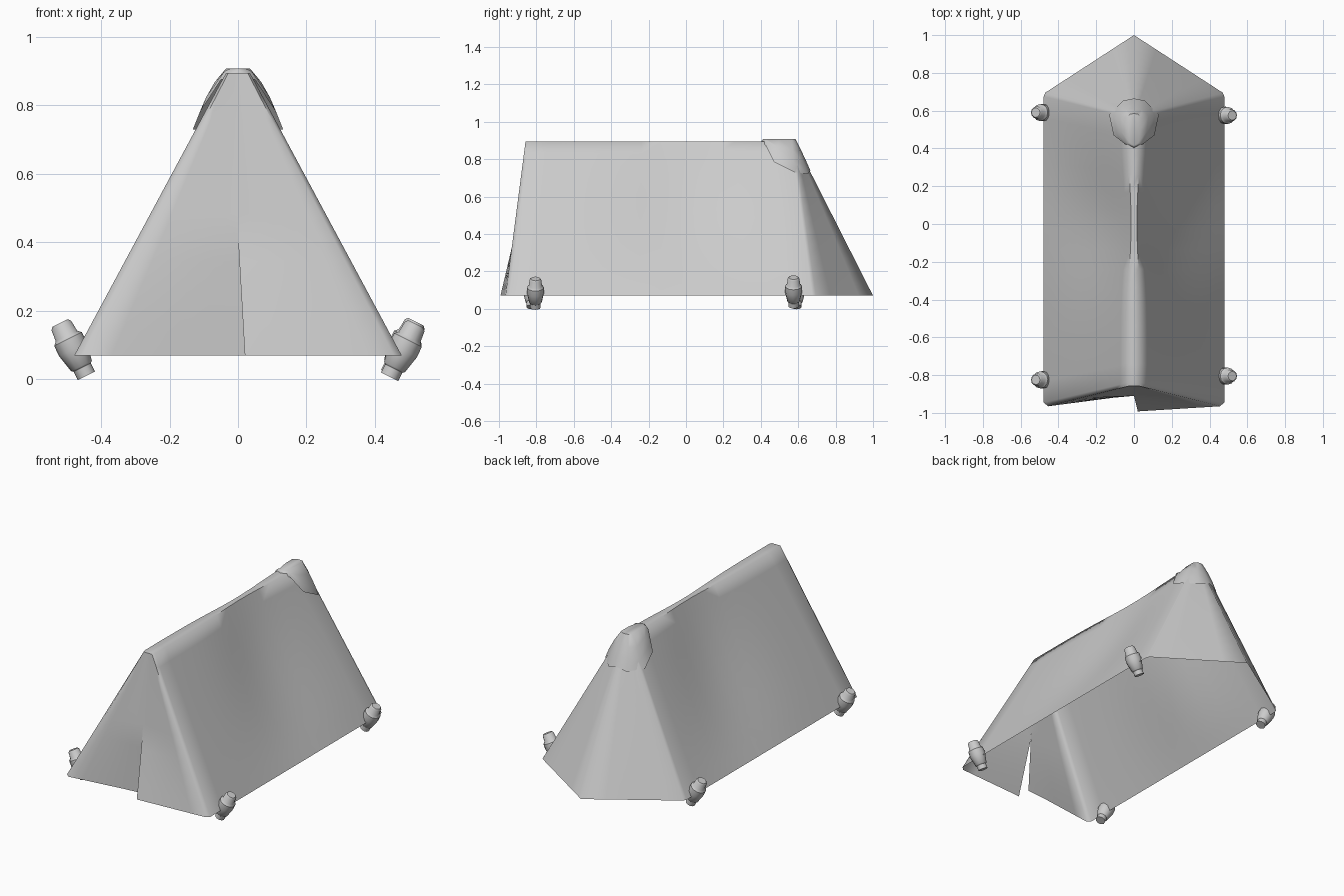
import bpy, bmesh, math
from mathutils import Vector

if "Cube" in bpy.data.objects:
    bpy.data.objects.remove(bpy.data.objects["Cube"])

grey = bpy.data.materials.new("canvas_grey")
grey.use_nodes = True
COLOUR = (0.6, 0.6, 0.6, 1)
grey.diffuse_color = COLOUR
grey.node_tree.nodes["Principled BSDF"].inputs["Base Color"].default_value = COLOUR


def finish(bm, name, angle):
    bmesh.ops.remove_doubles(bm, verts=bm.verts, dist=0.0005)
    bmesh.ops.recalc_face_normals(bm, faces=bm.faces)
    mesh = bpy.data.meshes.new(name)
    bm.to_mesh(mesh)
    bm.free()
    mesh.materials.append(grey)
    ob = bpy.data.objects.new(name, mesh)
    bpy.context.collection.objects.link(ob)
    bpy.ops.object.select_all(action='DESELECT')
    ob.select_set(True)
    bpy.context.view_layer.objects.active = ob
    bpy.ops.object.shade_smooth_by_angle(angle=math.radians(angle))
    return ob


def lerp(a, b, t):
    return a + (b - a) * t


# Tent cloth: columns run from the hem up to the ridge, around each half
ROWS, FRONT, SIDE, BACK = 12, 5, 14, 4
HEM, RIDGE = 0.07, 0.895


def column(part, u, side, t):
    z = lerp(HEM, RIDGE, t)
    if part == "front":        # centre to corner, flaps parting near the hem
        gap = max(0, 1 - t / 0.42)
        x = lerp(lerp(0.02, 0, t / 0.42) if gap else 0, lerp(0.455, 0.028, t), u)
        y_mid = lerp(-0.95, -0.856, t) - side * 0.042 * gap
        y = lerp(y_mid, lerp(-0.965, -0.858, t), u)
        if side < 0 and u == 0:
            return Vector((x, y, z))
    elif part == "side":       # wall with a slack middle
        slack = math.exp(-((u - 0.6) / 0.22) ** 2)
        x = lerp(0.478, 0.035 - 0.02 * slack, t)
        x -= 0.035 * slack * math.sin(math.pi * t)
        y = lerp(lerp(-0.945, -0.84, t), lerp(0.675, 0.565, t), u)
    else:                      # back corner to back centre
        x = lerp(lerp(0.47, 0.03, t), 0, u)
        y = lerp(lerp(0.695, 0.577, t), lerp(1.0, 0.582, t), u)
    return Vector((side * x, y, z))


layout = [("front", i / FRONT) for i in range(FRONT + 1)]
layout += [("side", i / SIDE) for i in range(SIDE + 1)]
layout += [("back", i / BACK) for i in range(BACK + 1)]

bm = bmesh.new()
halves = []
for side in (-1, 1):
    grid = [[bm.verts.new(column(p, u, side, r / ROWS)) for r in range(ROWS + 1)]
            for p, u in layout]
    halves.append(grid)
    for a, b in zip(grid, grid[1:]):
        for r in range(ROWS):
            bm.faces.new((a[r], b[r], b[r + 1], a[r + 1]))
left, right = halves
for j in range(len(layout) - 1):
    bm.faces.new((left[j][-1], left[j + 1][-1], right[j + 1][-1], right[j][-1]))
finish(bm, "tent_cloth", 65)

# Hood over the rear end of the ridge
top_half = [(0, 0.415), (0.022, 0.43), (0.035, 0.5), (0.035, 0.565), (0.02, 0.582), (0, 0.585)]
rim_half = [(0, 0.40, 0.89), (0.05, 0.425, 0.875), (0.108, 0.47, 0.785),
            (0.132, 0.58, 0.73), (0.06, 0.652, 0.72), (0, 0.665, 0.74)]
bm = bmesh.new()
for side in (-1, 1):
    rings = []
    for t in (0, 0.35, 0.7, 1):
        ring = []
        for (tx, ty), (rx, ry, rz) in zip(top_half, rim_half):
            bulge = 0.008 * math.sin(math.pi * t)
            x = lerp(tx, rx, t) + (bulge if tx else 0)
            ring.append(bm.verts.new((side * x, lerp(ty, ry, t), lerp(0.908, rz, t) + bulge / 2)))
        rings.append(ring)
    for a, b in zip(rings, rings[1:]):
        for i in range(len(a) - 1):
            bm.faces.new((a[i], a[i + 1], b[i + 1], b[i]))
    bm.faces.new(rings[0])
finish(bm, "ridge_hood", 60)

# Leaning pegs at the four corners: (distance along the peg, radius)
PEG = [(0, 0), (0, 0.025), (0.008, 0.032), (0.042, 0.035), (0.052, 0.045),
       (0.085, 0.046), (0.14, 0.034), (0.145, 0.028), (0.172, 0.028), (0.172, 0)]


def peg(name, side, y, lift):
    head = Vector((side * 0.52, y, 0.164 + lift))
    axis = Vector((-side * 0.075, 0, -0.15)).normalized()
    across = Vector((0, 1, 0))
    out = axis.cross(across)
    bm = bmesh.new()
    n = 12
    rings = []
    for d, r in PEG:
        angles = [2 * math.pi * k / n for k in range(n)]
        rings.append([bm.verts.new(head + axis * d + (across * math.cos(a) + out * math.sin(a)) * r)
                      for a in angles])
    for a, b in zip(rings, rings[1:]):
        for k in range(n):
            m = (k + 1) % n
            bm.faces.new((a[k], a[m], b[m], b[k]))
    finish(bm, name, 40)


for name, side, y, lift in (("front_left_peg", 1, -0.805, -0.003), ("front_right_peg", -1, -0.825, 0),
                            ("back_left_peg", 1, 0.575, 0.004), ("back_right_peg", -1, 0.59, 0)):
    peg(name, side, y, lift)
